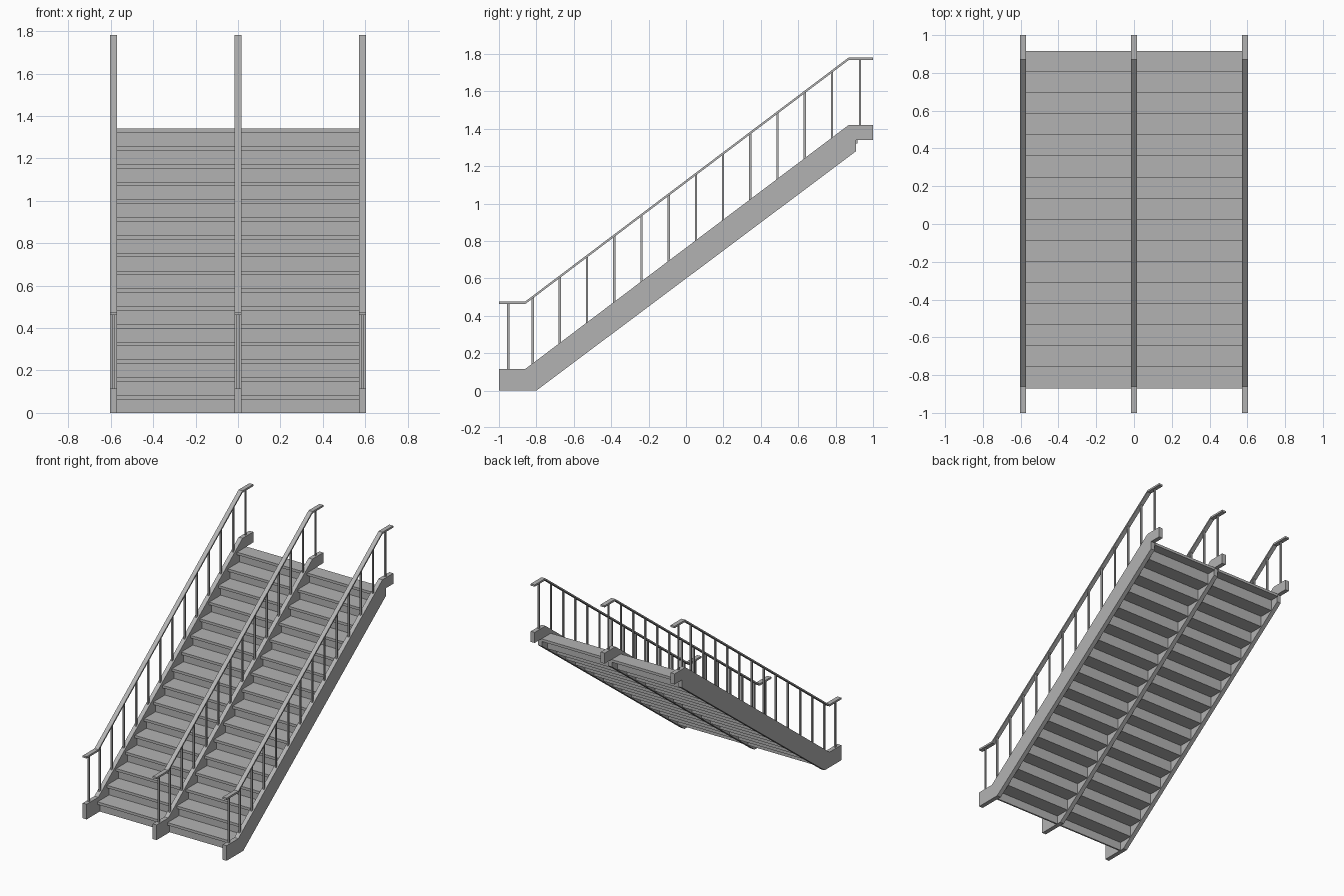
import bpy
import bmesh

cube = bpy.data.objects.get("Cube")
if cube:
    bpy.data.objects.remove(cube)

grey = bpy.data.materials.new("light_grey")
grey.use_nodes = True
colour = (0.45, 0.45, 0.45, 1)
grey.diffuse_color = colour
grey.node_tree.nodes["Principled BSDF"].inputs["Base Color"].default_value = colour


def finish(name, bm):
    bmesh.ops.recalc_face_normals(bm, faces=bm.faces)
    mesh = bpy.data.meshes.new(name)
    bm.to_mesh(mesh)
    bm.free()
    mesh.materials.append(grey)
    obj = bpy.data.objects.new(name, mesh)
    bpy.context.collection.objects.link(obj)
    return obj


def prism(bm, profile, x0, x1):
    """Extrude a (y, z) outline from x0 to x1."""
    face = bm.faces.new([bm.verts.new((x0, y, z)) for y, z in profile])
    out = bmesh.ops.extrude_face_region(bm, geom=[face])
    moved = [v for v in out["geom"] if isinstance(v, bmesh.types.BMVert)]
    bmesh.ops.translate(bm, verts=moved, vec=(x1 - x0, 0, 0))


def box(bm, x0, x1, y0, y1, z0, z1):
    prism(bm, [(y0, z0), (y1, z0), (y1, z1), (y0, z1)], x0, x1)


STEPS = 16
RISE = 1.34 / STEPS
RUN = 0.1117
FIRST = -0.87
END = FIRST + STEPS * RUN
NOSE = 0.027
BOARD = 0.02
HALF = 0.0165
SIDE = 0.588
LOW_Y, HIGH_Y = -0.86, 0.87
LOW_Z, HIGH_Z = 0.115, 1.42
RAIL_GAP, RAIL = 0.347, 0.014


def stringer_top(y):
    t = min(max((y - LOW_Y) / (HIGH_Y - LOW_Y), 0), 1)
    return LOW_Z + t * (HIGH_Z - LOW_Z)


# Stringers, handrails and balusters, repeated on three lines
top_line = [(y, stringer_top(y)) for y in (-1, LOW_Y, HIGH_Y, 1)]
stringer_outline = top_line + [(1, 1.34), (0.91, 1.34), (0.91, 1.28),
                               (-0.8, 0), (-1, 0)]
rail_outline = [(y, z + RAIL_GAP) for y, z in top_line]
rail_outline += [(y, z + RAIL_GAP + RAIL) for y, z in reversed(top_line)]
posts = [-0.95] + [-0.82 + 0.1455 * i for i in range(12)] + [0.93]

for side, x in (("right", -SIDE), ("centre", 0), ("left", SIDE)):
    bm = bmesh.new()
    prism(bm, stringer_outline, x - HALF, x + HALF)
    finish(side + "_stringer", bm)

    bm = bmesh.new()
    prism(bm, rail_outline, x - HALF, x + HALF)
    finish(side + "_handrail", bm)

    bm = bmesh.new()
    r = 0.006
    for y in posts:
        a, b = y - r, y + r
        prism(bm, [(a, stringer_top(a)), (b, stringer_top(b)),
                   (b, stringer_top(b) + RAIL_GAP),
                   (a, stringer_top(a) + RAIL_GAP)], x - r, x + r)
    finish(side + "_balusters", bm)

# Two flights of nosings, treads and risers between the stringers
for side, x0, x1 in (("right", HALF - SIDE, -HALF), ("left", HALF, SIDE - HALF)):
    nosings, treads, risers = bmesh.new(), bmesh.new(), bmesh.new()
    for i in range(STEPS):
        y, top = FIRST + i * RUN, (i + 1) * RISE
        back = min(y + RUN + NOSE, END)
        box(nosings, x0, x1, y, y + NOSE, top - BOARD, top)
        box(treads, x0, x1, y + NOSE, back, top - BOARD, top)
        box(risers, x0, x1, y + NOSE, y + NOSE + 0.012,
            max(top - RISE - BOARD, 0), top - BOARD)
    finish(side + "_nosings", nosings)
    finish(side + "_treads", treads)
    finish(side + "_risers", risers)
